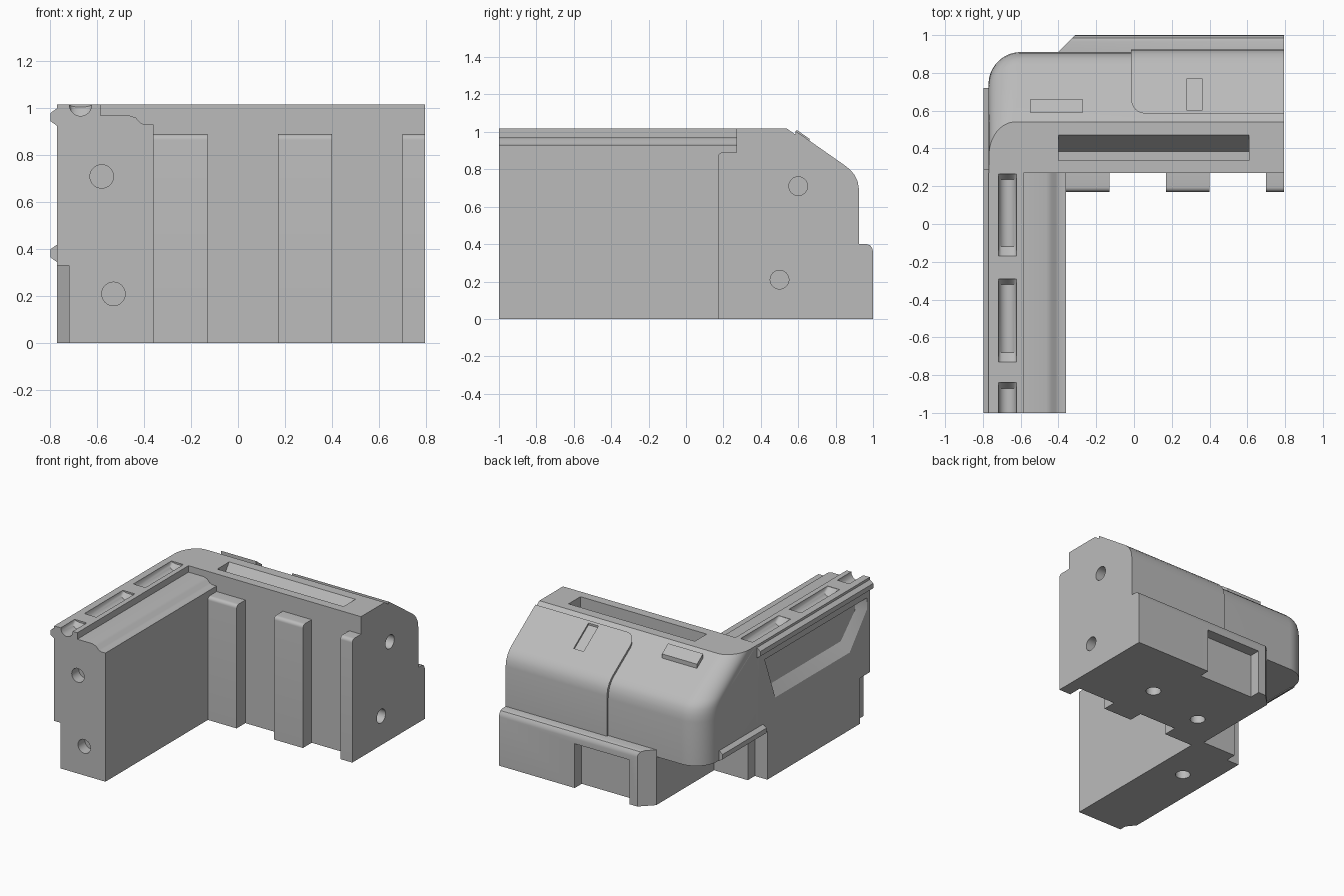
import bpy, bmesh, math

cube = bpy.data.objects.get("Cube")
if cube:
    bpy.data.objects.remove(cube, do_unlink=True)

grey = bpy.data.materials.new("plain_grey")
grey.use_nodes = True
tone = (0.5, 0.5, 0.5, 1)
grey.diffuse_color = tone
grey.node_tree.nodes["Principled BSDF"].inputs["Base Color"].default_value = tone


def loft(name, rings):
    """Closed solid through rings that share one point count."""
    bm = bmesh.new()
    rows = [[bm.verts.new(p) for p in ring] for ring in rings]
    n = len(rows[0])
    for a, b in zip(rows, rows[1:]):
        for i in range(n):
            j = (i + 1) % n
            bm.faces.new((a[i], a[j], b[j], b[i]))
    bm.faces.new(rows[0][::-1])
    bm.faces.new(rows[-1])
    bmesh.ops.remove_doubles(bm, verts=bm.verts, dist=0.0005)
    bmesh.ops.recalc_face_normals(bm, faces=bm.faces)
    mesh = bpy.data.meshes.new(name)
    bm.to_mesh(mesh)
    bm.free()
    mesh.materials.append(grey)
    obj = bpy.data.objects.new(name, mesh)
    bpy.context.scene.collection.objects.link(obj)
    return obj


def prism(name, axis, pts, lo, hi):
    """Extrude a 2D outline along one axis."""
    place = {"x": lambda p, t: (t, p[0], p[1]),
             "y": lambda p, t: (p[0], t, p[1]),
             "z": lambda p, t: (p[0], p[1], t)}[axis]
    return loft(name, [[place(p, t) for p in pts] for t in (lo, hi)])


def box(name, x, y, z):
    return prism(name, "z", [(x[0], y[0]), (x[1], y[0]), (x[1], y[1]), (x[0], y[1])], *z)


def disc(axis, u, v, lo, hi, r=0.05, n=32):
    turns = [2 * math.pi * i / n for i in range(n)]
    return prism("cutter", axis, [(u + r * math.cos(t), v + r * math.sin(t)) for t in turns], lo, hi)


def select(obj):
    bpy.ops.object.select_all(action="DESELECT")
    bpy.context.view_layer.objects.active = obj
    obj.select_set(True)


def carve(obj, *cutters):
    for c in cutters:
        c.hide_render = True
        mod = obj.modifiers.new("carve", "BOOLEAN")
        mod.operation, mod.solver, mod.object = "DIFFERENCE", "EXACT", c
        select(obj)
        bpy.ops.object.modifier_apply(modifier=mod.name)
        bpy.data.objects.remove(c, do_unlink=True)


TOP, FLOOR = 1.017, 0.35


def slope(y):
    return TOP - 0.7 * (y - 0.54)


# Upper shell: sloped back whose slope fades out around the rounded corner
CREASE = [(0, -0.09), (0.015, -0.05), (0.05, -0.02), (0.1, -0.005), (0.17, 0)]


def section(outer, inner, back):
    gap = math.dist(outer, inner)
    ring = [(*outer, FLOOR)]
    for f, drop in CREASE:
        x, y = (o + (i - o) * f for o, i in zip(outer, inner))
        ring.append((x, y, TOP - 0.7 * gap * (1 - f) + drop * gap / 0.37))
    return ring + [(*inner, TOP), (*back, TOP), (*back, FLOOR)]


inside = (-0.585, 0.27)
rings = [section((0.795, 0.91), (0.795, 0.54), (0.795, 0.27))]
STEPS = 14
for k in range(STEPS + 1):
    a = math.pi / 2 * k / STEPS
    s, c = math.sin(a), math.cos(a)
    rings.append(section((-0.6 - 0.17 * s, 0.74 + 0.17 * c),
                         (-0.63 - 0.138 * s, 0.36 + 0.18 * c), inside))
rings.append(section((-0.77, 0.3), (-0.768, 0.3), inside))
rings.append(section((-0.77, 0.27), (-0.768, 0.27), inside))
shell = loft("upper_shell", rings)
tray = [(0.335, 1.1), (0.335, 0.9), (0.385, 0.9), (0.47, TOP), (0.47, 1.1)]
carve(shell, prism("cutter", "x", tray, -0.4, 0.61), disc("x", 0.6, 0.71, 0.7, 0.9))

# Base of the back wing with its projecting ledge
base = prism("back_base", "x", [(0.27, 0), (0.27, FLOOR), (0.9, FLOOR), (0.9, 0.4), (0.965, 0.4),
                                (0.985, 0.393), (0.997, 0.375), (1, 0.355), (1, 0)], -0.4, 0.795)
carve(base,
      prism("cutter", "z", [(-0.31, 1.001), (-0.401, 0.91), (-0.6, 0.91), (-0.6, 1.2), (-0.31, 1.2)], -0.1, 0.6),
      box("cutter", (-0.25, 0.19), (0.92, 1.1), (-0.1, 0.32)),
      disc("x", 0.5, 0.21, 0.7, 0.9),
      disc("z", 0.3, 0.56, -0.1, 0.1), disc("z", -0.17, 0.46, -0.1, 0.1))


# Raised cover panel on the back slope, with a rounded upper corner
def panel_ring(x, y0):
    pts = [(0.925, 0.4), (0.925, 0.69), (0.918, 0.735), (0.9, 0.772), (0.875, 0.8), (0.85, slope(0.85) + 0.02),
           (y0, slope(y0) + 0.02), (y0, slope(y0) - 0.05), (0.8, 0.7), (0.8, 0.4)]
    return [(x, y, z) for y, z in pts]


curve = [panel_ring(-0.015 + 0.075 * (1 - math.cos(a)), 0.66 - 0.075 * math.sin(a))
         for a in (math.pi / 2 * k / 8 for k in range(9))]
panel = loft("cover_panel", curve + [panel_ring(0.795, 0.585)])


def on_slope(name, x, y, low, high):
    pts = [(y[0], slope(y[0]) + low), (y[1], slope(y[1]) + low),
           (y[1], slope(y[1]) + high), (y[0], slope(y[0]) + high)]
    return prism(name, "x", pts, *x)


carve(panel, on_slope("cutter", (0.28, 0.36), (0.6, 0.77), 0.006, 0.1))
on_slope("slope_block", (-0.55, -0.27), (0.59, 0.66), -0.03, 0.03)

# Inner wall ribs with softened top edges
for i, (x0, x1) in enumerate([(-0.36, -0.13), (0.17, 0.4), (0.7, 0.795)]):
    arc = [(0.195 - 0.025 * math.sin(a), 0.865 + 0.025 * math.cos(a))
           for a in (math.pi / 2 * k / 6 for k in range(7))]
    prism(f"inner_rib_{i + 1}", "x", [(0.27, 0), (0.27, 0.89)] + arc + [(0.17, 0)], x0, x1)

# Side wing with a stepped inner ledge
wing = prism("side_wing", "y", [(-0.36, 0), (-0.36, 0.93), (-0.395, 0.93), (-0.415, 0.938), (-0.435, 0.96),
                                (-0.465, 0.97), (-0.585, 0.97), (-0.585, TOP), (-0.77, TOP), (-0.77, 0)], -1, 0.27)
carve(wing,
      box("cutter", (-0.9, -0.4), (0.25, 0.4), (-0.1, FLOOR)),
      box("cutter", (-0.9, -0.67), (0.17, 0.4), (-0.1, FLOOR)),
      prism("cutter", "z", [(-0.9, -1.1), (-0.72, -1.1), (-0.72, -0.95), (-0.775, -0.88), (-0.9, -0.88)], -0.1, 0.33),
      disc("y", -0.58, 0.71, -1.1, -0.92), disc("y", -0.53, 0.21, -1.1, -0.92),
      disc("z", -0.57, -0.17, -0.1, 0.1))

# Sunken side window with sloping edges
rim = [(0.2, 0.88), (-0.97, 0.88), (-0.97, 0.8), (-0.77, 0.56), (0.08, 0.56)]
sill = [(0.18, 0.87), (-0.9, 0.87), (-0.9, 0.8), (-0.74, 0.64), (0.1, 0.64)]
carve(wing, loft("cutter", [[(-0.8, *p) for p in rim], [(-0.77, *p) for p in rim], [(-0.72, *p) for p in sill]]))

# Rounded troughs along the top of the wing, with ramped front ends
for y0, y1 in [(-0.17, 0.265), (-0.73, -0.29), (-1.1, -0.84)]:
    trough = []
    for y, depth in [(y0, 0.002), (y0 + 0.05, 0.05), (y1 - 0.03, 0.05), (y1, 0.012)]:
        arc = [(-0.67 + 0.048 * math.cos(a), y, TOP - depth * math.sin(a))
               for a in (math.pi * k / 12 for k in range(13))]
        trough.append([(-0.622, y, 1.1)] + arc + [(-0.718, y, 1.1)])
    carve(wing, loft("cutter", trough))

# Outer rails
for name, z, y0, y1 in [("upper_rail", 0.925, -1, 0.29), ("corner_rail", 0.345, 0.22, 0.72)]:
    rail = prism(name, "y", [(-0.76, z), (-0.77, z), (-0.798, z + 0.02), (-0.798, z + 0.055),
                             (-0.77, z + 0.075), (-0.76, z + 0.075)], y0, y1)

for obj in bpy.context.scene.objects:
    if obj.type == "MESH":
        select(obj)
        bpy.ops.object.shade_smooth_by_angle(angle=math.radians(30))
